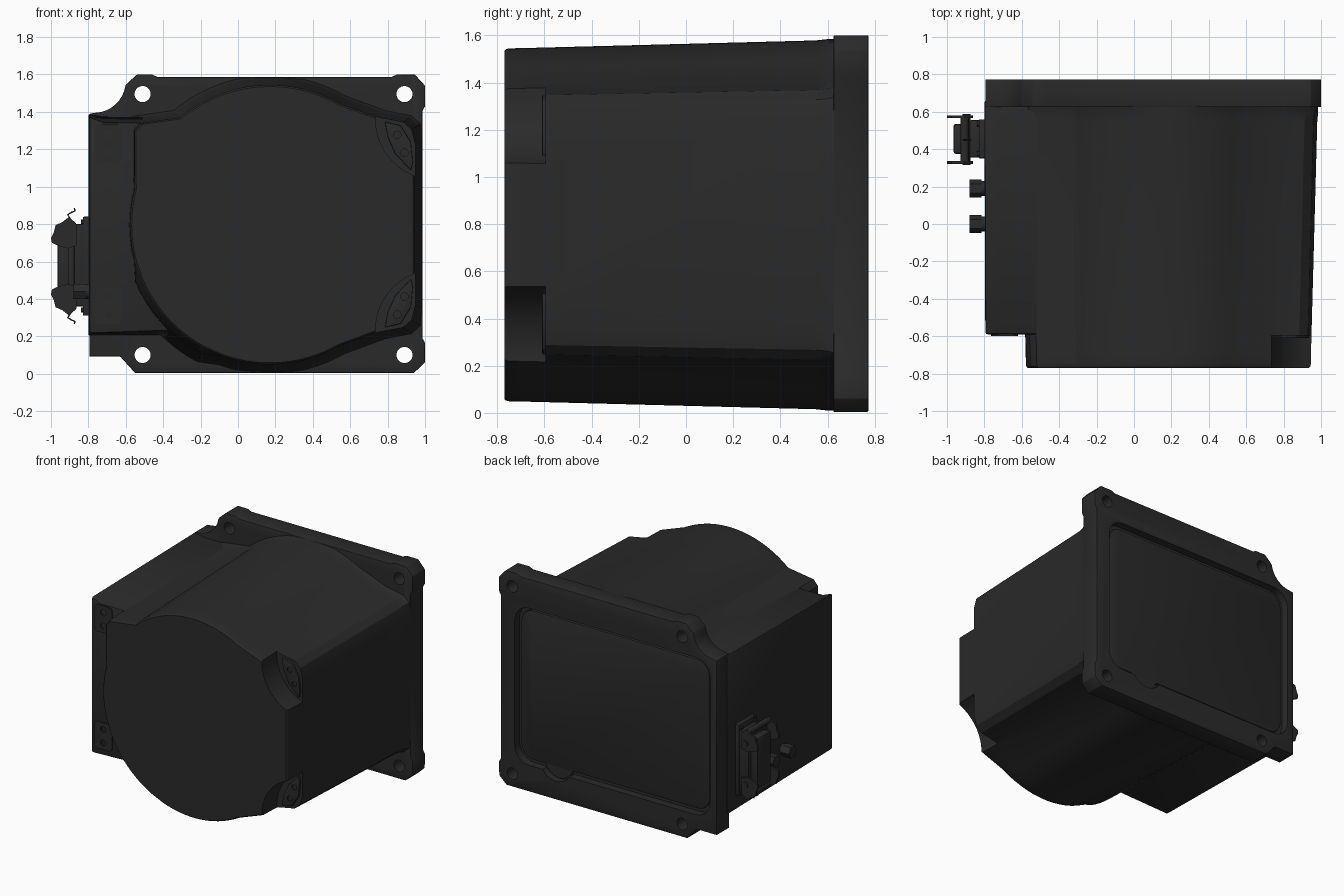
import bpy, bmesh
from math import sin, cos, radians, pi
from mathutils import Matrix

if "Cube" in bpy.data.objects:
    bpy.data.objects.remove(bpy.data.objects["Cube"])

paint = bpy.data.materials.new("charcoal paint")
paint.use_nodes = True
CHARCOAL = (0.023, 0.023, 0.023, 1)
paint.diffuse_color = CHARCOAL
paint.node_tree.nodes["Principled BSDF"].inputs["Base Color"].default_value = CHARCOAL


def finish(name, bm, bevel=0.0, segments=2):
    bmesh.ops.recalc_face_normals(bm, faces=bm.faces)
    mesh = bpy.data.meshes.new(name)
    bm.to_mesh(mesh)
    bm.free()
    mesh.materials.append(paint)
    ob = bpy.data.objects.new(name, mesh)
    bpy.context.collection.objects.link(ob)
    if bevel:
        mod = ob.modifiers.new("bevel", "BEVEL")
        mod.width, mod.segments = bevel, segments
        mod.limit_method, mod.angle_limit = "ANGLE", radians(35)
        select(ob)
        bpy.ops.object.modifier_apply(modifier=mod.name)
    return ob


def select(ob):
    bpy.ops.object.select_all(action="DESELECT")
    ob.select_set(True)
    bpy.context.view_layer.objects.active = ob


def loft(name, rings, bevel=0.0):
    """Join (y, outline) rings of equal length into a capped solid."""
    bm = bmesh.new()
    loops = [[bm.verts.new((x, y, z)) for x, z in pts] for y, pts in rings]
    n = len(loops[0])
    for a, b in zip(loops, loops[1:]):
        for i in range(n):
            j = (i + 1) % n
            bm.faces.new((a[i], a[j], b[j], b[i]))
    bm.faces.new(loops[0])
    bm.faces.new(loops[-1])
    return finish(name, bm, bevel)


def prism(name, pts, y0, y1, bevel=0.0):
    return loft(name, [(y0, pts), (y1, pts)], bevel)


def box(name, x, y, z, bevel=0.0):
    return prism(name, [(x[0], z[0]), (x[1], z[0]), (x[1], z[1]), (x[0], z[1])], *y, bevel)


def arc(cx, cz, r, a0, a1, n):
    return [(cx + r * cos(radians(a0 + (a1 - a0) * i / n)),
             cz + r * sin(radians(a0 + (a1 - a0) * i / n))) for i in range(n + 1)]


def circle(cx, cz, r, n=32):
    return arc(cx, cz, r, 0, 360, n)[:-1]


def rounded(x0, x1, z0, z1, r, n=6):
    corners = [(x1 - r, z1 - r), (x0 + r, z1 - r), (x0 + r, z0 + r), (x1 - r, z0 + r)]
    return [p for k, (cx, cz) in enumerate(corners) for p in arc(cx, cz, r, 90 * k, 90 * k + 90, n)]


def cut(target, *cutters):
    for cutter in cutters:
        mod = target.modifiers.new("cut", "BOOLEAN")
        mod.operation, mod.solver, mod.object = "DIFFERENCE", "EXACT", cutter
        select(target)
        bpy.ops.object.modifier_apply(modifier=mod.name)
        bpy.data.objects.remove(cutter)


def post(name, x, y, z, r, n):
    """Short cylinder lying along x."""
    bm = bmesh.new()
    spin = Matrix.Rotation(pi / 2, 4, "Y")
    place = Matrix.Translation(((x[0] + x[1]) / 2, y, z))
    bmesh.ops.create_cone(bm, cap_ends=True, segments=n, radius1=r, radius2=r,
                          depth=x[1] - x[0], matrix=place @ spin)
    return finish(name, bm)


# Round drafted housing with squared right corners and a fuller lower left shoulder
CX, CZ, R = 0.17, 0.797, 0.748


def ring(s, shoulder):
    corner = [(0.75, 0.225), (0.88, 0.25), (0.925, 0.29), (0.945, 0.37)]
    pts = arc(CX, CZ, R, 60, 130, 20) + [(-0.52, 1.34), (-0.555, 1.30), (-0.555, 1.06)]
    pts += arc(CX, CZ, R, 165, 195, 8) + arc(CX, CZ, R * shoulder, 203, 242, 12)
    pts += arc(CX, CZ, R, 250, 300, 14) + corner
    pts += [(x, 2 * CZ - z) for x, z in reversed(corner)]
    return [(min(max(CX + (x - CX) * s, -0.785), 0.985),
             min(max(CZ + (z - CZ) * s, 0.01), 1.584)) for x, z in pts]


housing = loft("housing", [(-0.77, ring(0.987, 1)), (-0.763, ring(0.996, 1)), (-0.75, ring(1, 1)),
                           (-0.68, ring(1.002, 1.04)), (0.55, ring(1.045, 1.04)),
                           (0.60, ring(1.055, 1.04)), (0.645, ring(1.075, 1.04))])

# Scooped pockets on the right front edge, with bolt pads
for tag, side in (("upper", 1), ("lower", -1)):
    z = CZ + side * 0.565
    cut(housing, prism("pocket_cutter", circle(1.06, z, 0.325, 48), -0.9, -0.595))
    lens = [(0.785, 0.55), (0.80, 0.47), (0.84, 0.38), (0.925, 0.29),
            (0.935, 0.33), (0.925, 0.44), (0.87, 0.53)]
    pad = prism(tag + "_right_pad", [(x, CZ + side * d) for x, d in lens], -0.61, -0.58, 0.005)
    for x, d in ((0.852, 0.48), (0.89, 0.385)):
        cut(pad, prism("hole_cutter", circle(x, CZ + side * d, 0.02, 16), -0.7, -0.60))

# Side box that carries the connector
side_front = [(-0.795, 0.215), (-0.20, 0.235), (-0.20, 1.34), (-0.72, 1.345), (-0.795, 1.375)]
side_back = [(-0.80, 0.20), (-0.20, 0.20), (-0.20, 1.37), (-0.72, 1.375), (-0.80, 1.39)]
loft("side_box", [(-0.59, side_front), (0.66, side_back)], 0.012)
for tag, z in (("upper", 1.235), ("lower", 0.365)):
    pad = prism(tag + "_left_pad", rounded(-0.765, -0.62, z - 0.10, z + 0.10, 0.03), -0.598, -0.57)
    for dz in (-0.05, 0.05):
        cut(pad, prism("hole_cutter", circle(-0.692, z + dz, 0.022, 16), -0.7, -0.588))

# Mounting flange with corner ears, a scalloped corner and through holes
outline = [(-0.795, 0.092), (-0.63, 0.092), (-0.55, 0.004), (0.94, 0.004), (1.0, 0.06),
           (1.0, 0.165), (0.986, 0.19), (0.986, 1.405), (1.0, 1.43), (1.0, 1.54),
           (0.945, 1.60), (0.85, 1.60), (0.82, 1.586), (-0.43, 1.586), (-0.46, 1.60),
           (-0.54, 1.60), (-0.595, 1.55)]
outline += arc(-0.77, 1.565, 0.17, -8, -88, 8) + [(-0.795, 1.39)]
flange = prism("mounting_flange", outline, 0.625, 0.773, 0.005)
HOLES = [(x, z) for x in (-0.51, 0.89) for z in (0.10, 1.495)]
cut(flange, *[prism("hole_cutter", circle(x, z, 0.043), 0.5, 0.9) for x, z in HOLES])
cut(flange, prism("recess_cutter", rounded(-0.74, 0.87, 0.20, 1.37, 0.12), 0.715, 0.9))
cut(flange, prism("finger_notch_cutter", circle(0.53, 0.27, 0.13), 0.72, 0.9))

# Rear cover plate with a rounded tab that fills the finger notch
prism("rear_cover", rounded(-0.71, 0.84, 0.23, 1.34, 0.10), 0.70, 0.738, 0.004)
prism("cover_tab", circle(0.53, 0.27, 0.118), 0.70, 0.737)

# Multi-pin connector
MID = 0.575
box("connector_base", (-0.83, -0.78), (0.35, 0.56), (0.31, 0.84), 0.008)
box("connector_shell", (-0.88, -0.82), (0.355, 0.555), (0.36, 0.80), 0.008)
box("connector_rim", (-0.91, -0.875), (0.34, 0.565), (0.37, 0.79), 0.006)
box("connector_hood", (-0.965, -0.90), (0.375, 0.535), (0.385, 0.765), 0.012)
for z in (0.34, 0.81):
    for y in (0.375, 0.535):
        post("base_screw", (-0.84, -0.82), y, z, 0.014, 12)

# Locking levers, crossbars and wire springs above and below the connector
lever = [(0.965, 0.11), (0.995, 0.125), (1.0, 0.15), (0.985, 0.18), (0.975, 0.22),
         (0.94, 0.235), (0.905, 0.262), (0.865, 0.23), (0.86, 0.11), (0.91, 0.095)]
spring = [(0.895, 0.25), (0.91, 0.275), (0.89, 0.288), (0.872, 0.295), (0.875, 0.31)]
for tag, side in (("upper", 1), ("lower", -1)):
    shape = [(-x, MID + side * d) for x, d in lever]
    for y in (0.322, 0.567):
        prism(tag + "_lever", shape, y, y + 0.014)
    prism(tag + "_lever_pivot", circle(-0.895, MID + side * 0.155, 0.022, 16), 0.315, 0.588)
    prism(tag + "_lever_bar", circle(-0.905, MID + side * 0.235, 0.022, 16), 0.325, 0.578)
    wire = bpy.data.curves.new(tag + "_spring", "CURVE")
    wire.dimensions, wire.bevel_depth, wire.bevel_resolution = "3D", 0.004, 2
    wire.materials.append(paint)
    path = wire.splines.new("POLY")
    path.points.add(len(spring) - 1)
    for point, (x, d) in zip(path.points, spring):
        point.co = (-x, 0.45, MID + side * d, 1)
    bpy.context.collection.objects.link(bpy.data.objects.new(tag + "_spring", wire))

# Two hexagonal cable plugs
for tag, y in (("rear", 0.19), ("front", 0.0)):
    post(tag + "_plug_neck", (-0.84, -0.78), y, 0.44, 0.04, 20)
    post(tag + "_plug_nut", (-0.88, -0.815), y, 0.44, 0.047, 6)

for ob in list(bpy.context.collection.objects):
    if ob.type == "MESH":
        select(ob)
        bpy.ops.object.shade_smooth_by_angle(angle=radians(30))
